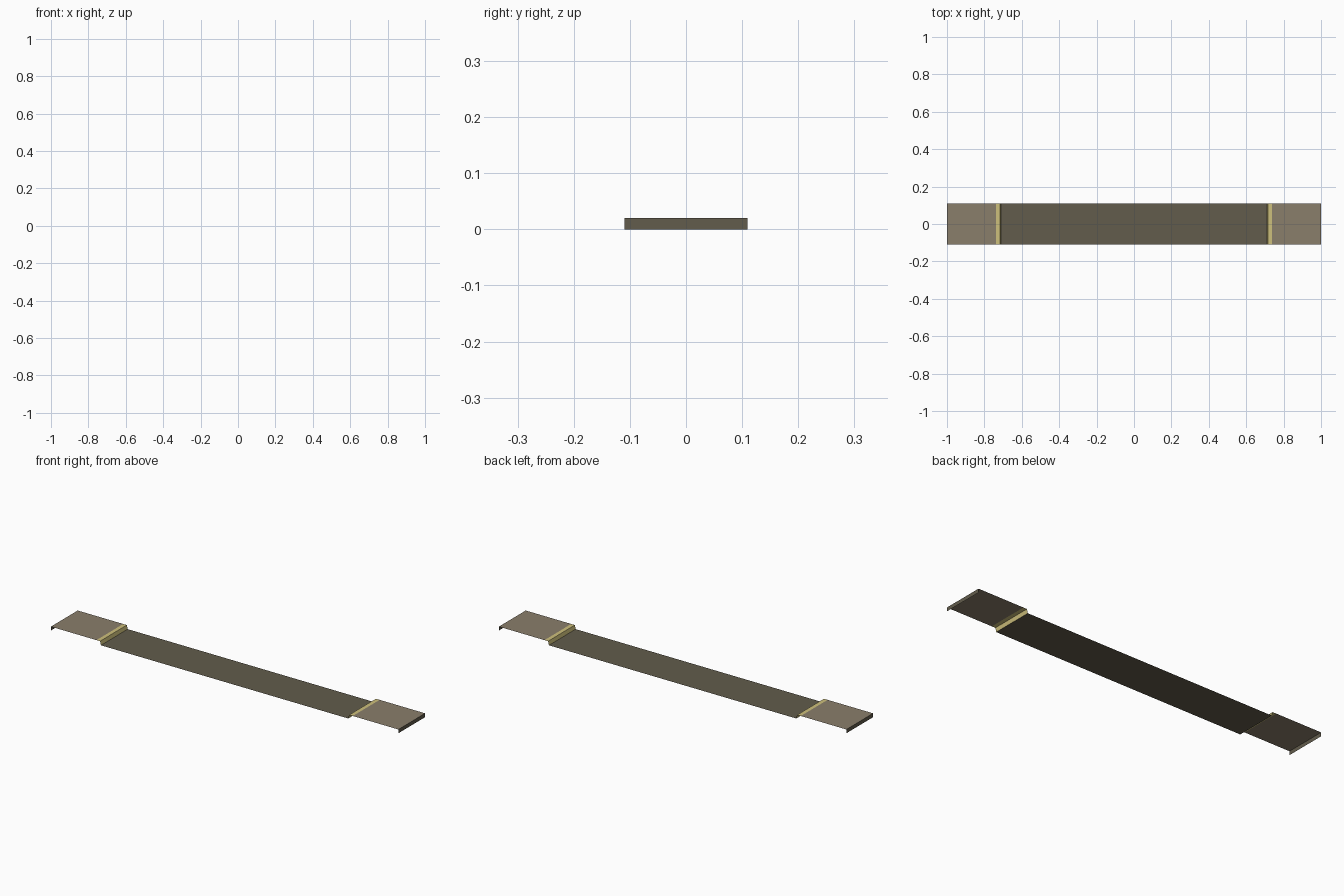
import bpy

if "Cube" in bpy.data.objects:
    bpy.data.objects.remove(bpy.data.objects["Cube"])


def srgb(r, g, b):
    lin = lambda c: c / 12.92 if c <= 0.04045 else ((c + 0.055) / 1.055) ** 2.4
    return (lin(r / 255), lin(g / 255), lin(b / 255), 1.0)


def material(name, rgb):
    m = bpy.data.materials.new(name)
    m.diffuse_color = srgb(*rgb)
    m.use_nodes = True
    m.node_tree.nodes["Principled BSDF"].inputs["Base Color"].default_value = m.diffuse_color
    return m


tan = material("warm grey tan", (138, 126, 107))
dark = material("dark olive brown", (98, 92, 76))
gold = material("pale gold", (206, 192, 124))

HALF_W = 0.11   # half width along y
TOP = 0.02      # height of the raised ends


def sheet(name, profile, mat):
    """Thin sheet: an x/z profile swept across the width."""
    verts = [(x, y, z) for x, z in profile for y in (-HALF_W, HALF_W)]
    faces = [(2 * i, 2 * i + 2, 2 * i + 3, 2 * i + 1) for i in range(len(profile) - 1)]
    mesh = bpy.data.meshes.new(name)
    mesh.from_pydata(verts, [], faces)
    mesh.materials.append(mat)
    ob = bpy.data.objects.new(name, mesh)
    bpy.context.collection.objects.link(ob)
    return ob


# Low central runner
sheet("center_runner", [(-0.712, 0), (0.712, 0)], dark)

# Raised ends, gold nosing with riser, and outer lip on both sides
for side, s in (("left", -1), ("right", 1)):
    def part(name, pts, mat):
        pts = [(s * x, z) for x, z in pts]
        sheet(f"{side}_{name}", pts if s > 0 else pts[::-1], mat)

    part("end_platform", [(0.738, TOP), (1.0, TOP)], tan)
    part("step_nosing", [(0.712, 0), (0.717, TOP), (0.738, TOP)], gold)
    part("end_lip", [(1.0, TOP), (1.0, 0)], dark)
